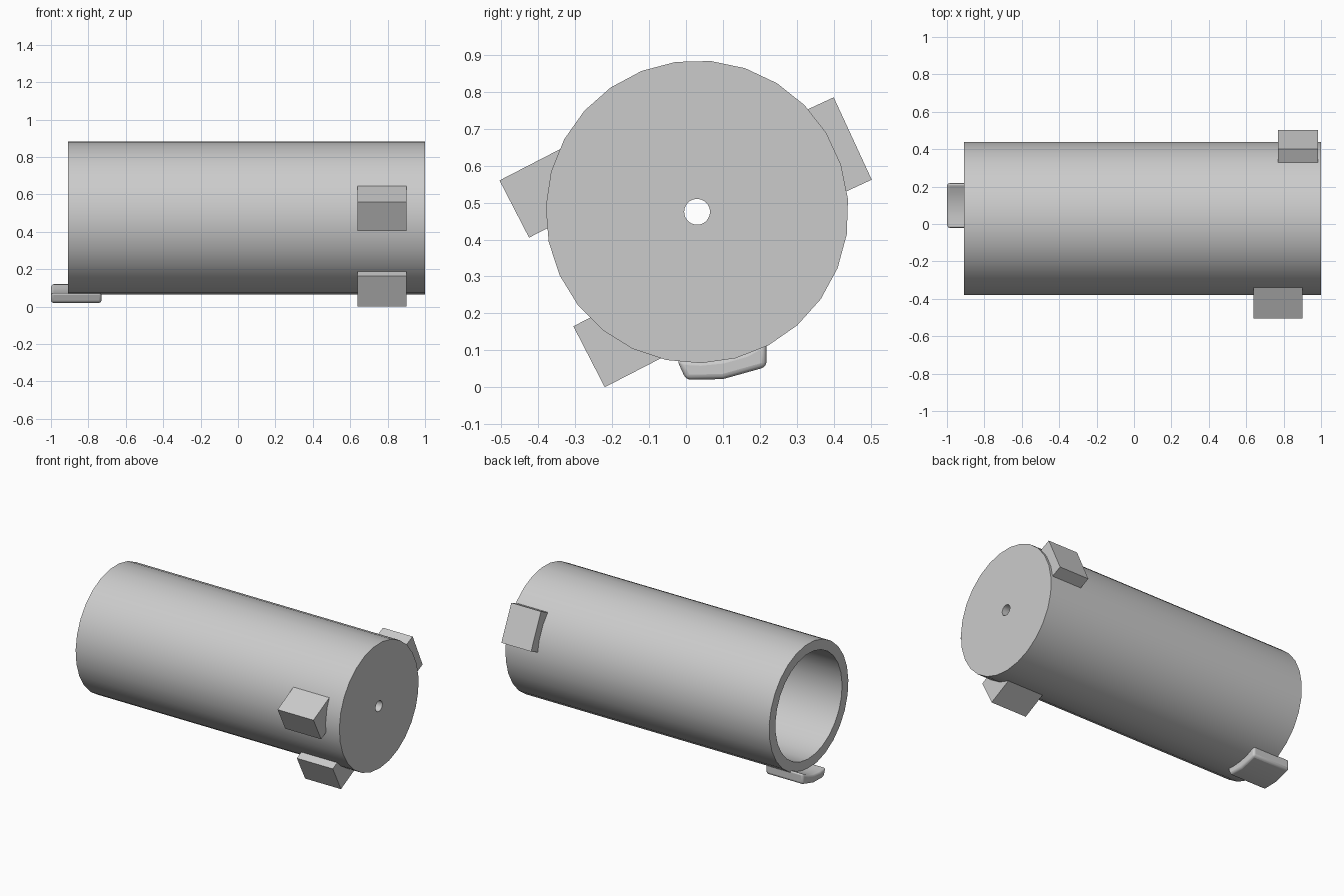
import bpy, bmesh, math
from mathutils import Vector

cube = bpy.data.objects.get("Cube")
if cube:
    bpy.data.objects.remove(cube, do_unlink=True)

grey = bpy.data.materials.new("plain grey")
grey.use_nodes = True
grey.diffuse_color = (0.6, 0.6, 0.6, 1)
grey.node_tree.nodes["Principled BSDF"].inputs["Base Color"].default_value = (0.6, 0.6, 0.6, 1)

AXIS_Y, AXIS_Z = 0.03, 0.475


def finish(name, bm):
    bmesh.ops.recalc_face_normals(bm, faces=bm.faces)
    mesh = bpy.data.meshes.new(name)
    bm.to_mesh(mesh)
    bm.free()
    mesh.materials.append(grey)
    obj = bpy.data.objects.new(name, mesh)
    bpy.context.collection.objects.link(obj)
    return obj


def activate(obj):
    bpy.ops.object.select_all(action='DESELECT')
    obj.select_set(True)
    bpy.context.view_layer.objects.active = obj


def smooth(obj, degrees=30):
    activate(obj)
    bpy.ops.object.shade_smooth_by_angle(angle=math.radians(degrees))


def lathe(name, profile, sides, start=0.0):
    """Turn a closed (x, radius) profile about the tube axis."""
    bm = bmesh.new()
    rings = []
    for i in range(sides):
        a = start + math.tau * i / sides
        rings.append([bm.verts.new((x, AXIS_Y + r * math.cos(a), AXIS_Z + r * math.sin(a)))
                      for x, r in profile])
    n = len(profile)
    for i in range(sides):
        a, b = rings[i], rings[(i + 1) % sides]
        for j in range(n):
            k = (j + 1) % n
            bm.faces.new((a[j], a[k], b[k], b[j]))
    return finish(name, bm)


def prism(name, outline, x0, x1):
    """Extrude a (y, z) outline along x."""
    bm = bmesh.new()
    face = bm.faces.new([bm.verts.new((x0, y, z)) for y, z in outline])
    out = bmesh.ops.extrude_face_region(bm, geom=[face])
    bmesh.ops.translate(bm, vec=(x1 - x0, 0, 0),
                        verts=[v for v in out["geom"] if isinstance(v, bmesh.types.BMVert)])
    return finish(name, bm)


# Hollow tube, open at one end, with a small hole through the end wall
tube = lathe("tube", [(1.0, 0.035), (1.0, 0.41), (-0.91, 0.41),
                      (-0.91, 0.345), (0.93, 0.345), (0.93, 0.035)], 27, math.radians(4.8))
smooth(tube)

# Cutter that shapes the inner side of the blocks
bm = bmesh.new()
bmesh.ops.create_cone(bm, cap_ends=True, segments=54, radius1=0.406, radius2=0.406, depth=3)
for v in bm.verts:
    x, y, z = v.co
    v.co = (z, AXIS_Y + x, AXIS_Z + y)
cutter = finish("block_cutter", bm)
cutter.hide_render = True

# Mounting blocks: upper outer corner, lower outer corner, depth, x range
blocks = {
    "front_upper_block": ((-0.505, 0.56), (-0.425, 0.405), 0.25, 0.64, 0.90),
    "front_lower_block": ((-0.305, 0.165), (-0.22, 0.0), 0.25, 0.64, 0.90),
    "back_block": ((0.40, 0.785), (0.503, 0.562), -0.15, 0.77, 0.985),
}
for name, (p, q, depth, x0, x1) in blocks.items():
    p, q = Vector(p), Vector(q)
    edge = (q - p).normalized()
    inward = Vector((-edge.y, edge.x)) * depth
    block = prism(name, [p, q, q + inward, p + inward], x0, x1)
    mod = block.modifiers.new("fit", 'BOOLEAN')
    mod.operation = 'DIFFERENCE'
    mod.solver = 'EXACT'
    mod.object = cutter
    activate(block)
    bpy.ops.object.modifier_apply(modifier=mod.name)
    smooth(block)
bpy.data.objects.remove(cutter, do_unlink=True)

# Rounded curved lip under the open end
lip = prism("curved_lip", [(-0.025, 0.075), (0.0, 0.02), (0.1, 0.022), (0.218, 0.055),
                           (0.218, 0.125), (0.16, 0.095), (0.1, 0.078), (0.04, 0.072)],
            -1.0, -0.73)
bevel = lip.modifiers.new("rounded", 'BEVEL')
bevel.width = 0.014
bevel.segments = 3
bevel.limit_method = 'ANGLE'
bevel.angle_limit = math.radians(35)
smooth(lip, 40)
